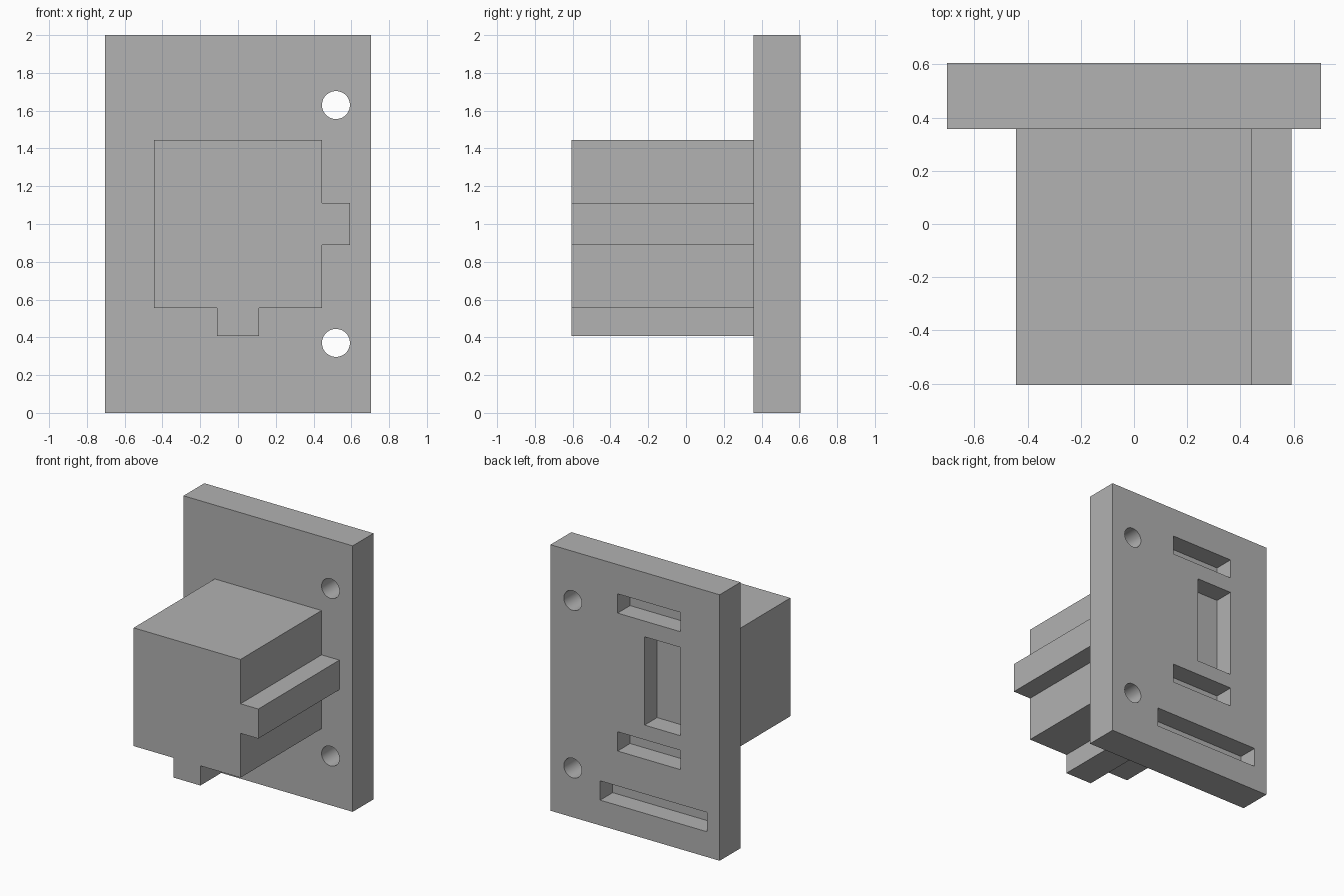
import bpy
import bmesh
from mathutils import Matrix, Vector

cube = bpy.data.objects.get("Cube")
if cube:
    bpy.data.objects.remove(cube, do_unlink=True)

UNIT = 2 / 27                      # module the whole part is laid out on
BACK, FRONT = 0.605, -0.605
SEAT = 0.358                       # plane where plug meets plate
MID_Z = 1.0

grey = bpy.data.materials.new("plain grey")
grey.use_nodes = True
colour = (0.445, 0.445, 0.445, 1)
grey.diffuse_color = colour
grey.node_tree.nodes["Principled BSDF"].inputs["Base Color"].default_value = colour


def add_object(name, bm):
    bmesh.ops.recalc_face_normals(bm, faces=bm.faces)
    mesh = bpy.data.meshes.new(name)
    bm.to_mesh(mesh)
    bm.free()
    mesh.materials.append(grey)
    obj = bpy.data.objects.new(name, mesh)
    bpy.context.collection.objects.link(obj)
    return obj


def add_box(bm, x0, x1, y0, y1, z0, z1):
    centre = Vector((x0 + x1, y0 + y1, z0 + z1)) / 2
    size = Matrix.Diagonal((x1 - x0, y1 - y0, z1 - z0, 1))
    bmesh.ops.create_cube(bm, size=1, matrix=Matrix.Translation(centre) @ size)


# Mounting plate
bm = bmesh.new()
half_width = 9.5 * UNIT
add_box(bm, -half_width, half_width, SEAT, BACK, 0, 2)
plate = add_object("mounting_plate", bm)

# Cutters: two screw holes and four shallow pockets in the back
bm = bmesh.new()
for side in (-1, 1):
    place = Matrix.Translation((7 * UNIT, 0.48, MID_Z + side * 8.5 * UNIT))
    bmesh.ops.create_cone(bm, cap_ends=True, segments=48, radius1=UNIT,
                          radius2=UNIT, depth=0.6,
                          matrix=place @ Matrix.Rotation(1.5707963, 4, 'X'))
for x0, x1, z0, z1 in [(-0.377, 0.145, 1.635, 1.78),    # top slot
                       (-0.377, -0.079, 0.853, 1.517),  # upright slot
                       (-0.377, 0.145, 0.598, 0.743),   # lower slot
                       (-0.597, 0.29, 0.19, 0.335)]:    # long bottom slot
    add_box(bm, x0, x1, BACK - 2 * UNIT, BACK + 0.1, z0, z1)
cutter = add_object("plate_cutter", bm)
cutter.hide_render = True
cutter.hide_viewport = True

cut = plate.modifiers.new("holes and pockets", 'BOOLEAN')
cut.operation = 'DIFFERENCE'
cut.solver = 'EXACT'
cut.object = cutter

# Bake the cut and drop the cutter
bpy.context.view_layer.update()
depsgraph = bpy.context.evaluated_depsgraph_get()
baked = bpy.data.meshes.new_from_object(plate.evaluated_get(depsgraph))
plate.modifiers.clear()
plate.data = baked
bpy.data.objects.remove(cutter, do_unlink=True)

# Square plug with a key on its left side and one underneath
profile = [(-6, -6), (-1.5, -6), (-1.5, -8), (1.5, -8), (1.5, -6), (6, -6),
           (6, -1.5), (8, -1.5), (8, 1.5), (6, 1.5), (6, 6), (-6, 6)]
bm = bmesh.new()
face = bm.faces.new([bm.verts.new((x * UNIT, FRONT, MID_Z + z * UNIT))
                     for x, z in profile])
grown = bmesh.ops.extrude_face_region(bm, geom=[face], use_keep_orig=True)
moved = [v for v in grown["geom"] if isinstance(v, bmesh.types.BMVert)]
bmesh.ops.translate(bm, verts=moved, vec=(0, SEAT - FRONT, 0))
add_object("keyed_plug", bm)

# Smooth only the round hole walls
bpy.ops.object.select_all(action='DESELECT')
plate.select_set(True)
bpy.context.view_layer.objects.active = plate
bpy.ops.object.shade_smooth_by_angle()
